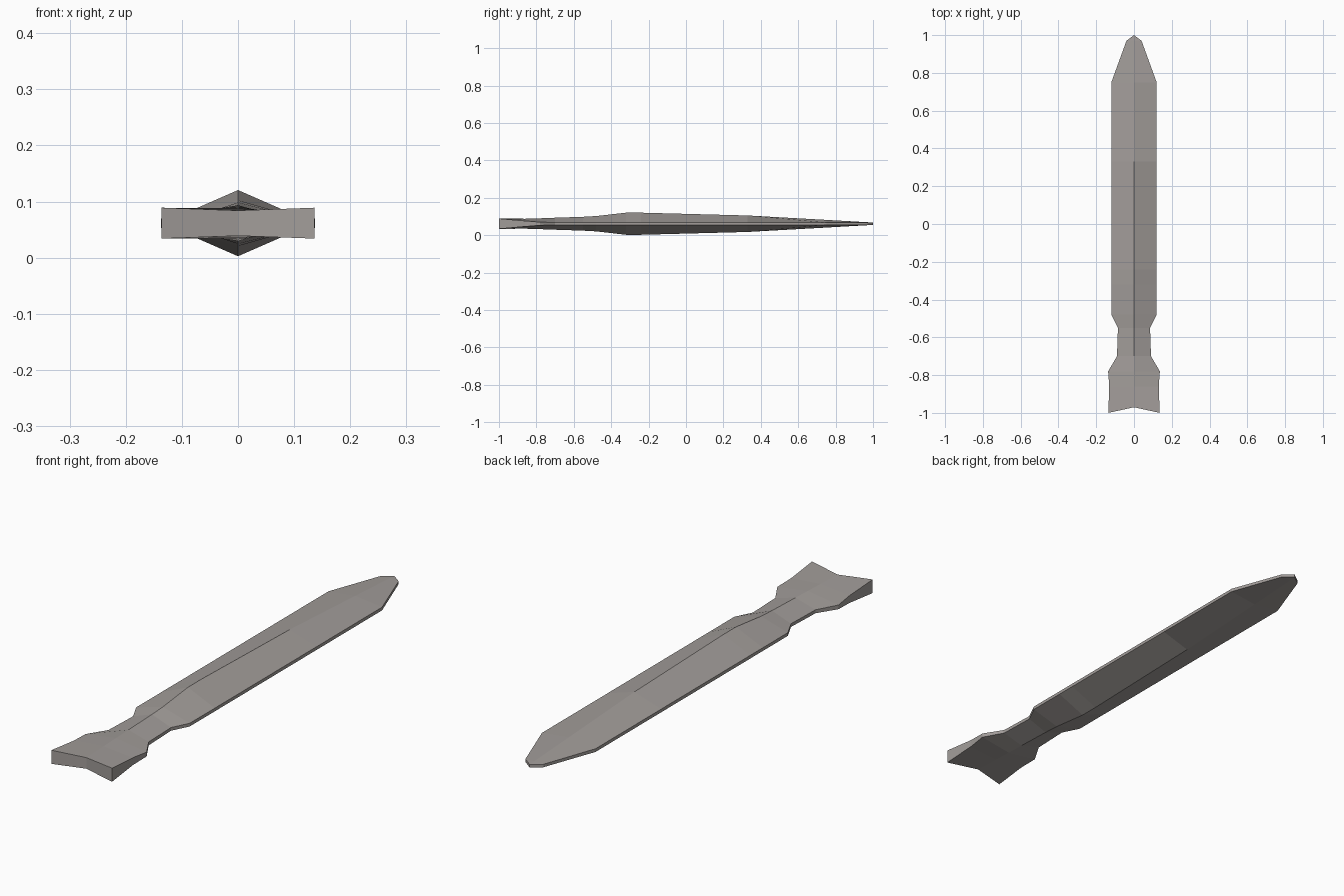
import bpy, bmesh

if "Cube" in bpy.data.objects:
    bpy.data.objects.remove(bpy.data.objects["Cube"])

ZC = 0.0615  # mid-plane height

# Stations along the blade: edge y, ridge y, half width, edge half thickness, ridge half thickness
stations = [
    (-1.00, -0.97, 0.136, 0.0275, 0.0225),
    (-0.86, -0.86, 0.131, 0.0150, 0.0265),
    (-0.78, -0.78, 0.137, 0.0085, 0.0290),
    (-0.70, -0.70, 0.090, 0.0070, 0.0320),
    (-0.55, -0.55, 0.085, 0.0065, 0.0370),
    (-0.48, -0.48, 0.120, 0.0065, 0.0410),
    (-0.32, -0.32, 0.120, 0.0065, 0.0590),
    (-0.24, -0.24, 0.120, 0.0065, 0.0590),
    (0.33, 0.33, 0.120, 0.0065, 0.0440),
    (0.75, 0.75, 0.120, 0.0065, 0.0205),
    (0.97, 0.97, 0.040, 0.0060, 0.0080),
]

bm = bmesh.new()


def pair(x, y, h):
    """Top and bottom vertex at one plan position."""
    return [bm.verts.new((x, y, ZC + s * h)) for s in (1, -1)]


rows = [(pair(-w, ye, e), pair(0, yc, c), pair(w, ye, e)) for ye, yc, w, e, c in stations]
tip = pair(0, 1.0, 0.006)

# Bevelled top and bottom, plus thin edge walls
for a, b in zip(rows, rows[1:]):
    for s in (0, 1):
        for i in (0, 1):
            bm.faces.new((a[i][s], a[i + 1][s], b[i + 1][s], b[i][s]))
    for i in (0, 2):
        bm.faces.new((a[i][0], b[i][0], b[i][1], a[i][1]))

# Notched handle end
for i in (0, 1):
    bm.faces.new((rows[0][i][0], rows[0][i + 1][0], rows[0][i + 1][1], rows[0][i][1]))

# Pointed tip
last = rows[-1]
for s in (0, 1):
    bm.faces.new((last[0][s], last[1][s], tip[s]))
    bm.faces.new((last[1][s], last[2][s], tip[s]))
for i in (0, 2):
    bm.faces.new((last[i][0], tip[0], tip[1], last[i][1]))

bmesh.ops.recalc_face_normals(bm, faces=bm.faces[:])
mesh = bpy.data.meshes.new("blade")
bm.to_mesh(mesh)
bm.free()

# Single stone-grey colour
mat = bpy.data.materials.new("warm grey")
mat.diffuse_color = (0.36, 0.335, 0.32, 1)
mat.use_nodes = True
mat.node_tree.nodes["Principled BSDF"].inputs["Base Color"].default_value = mat.diffuse_color
mesh.materials.append(mat)
blade = bpy.data.objects.new("blade", mesh)
bpy.context.collection.objects.link(blade)
